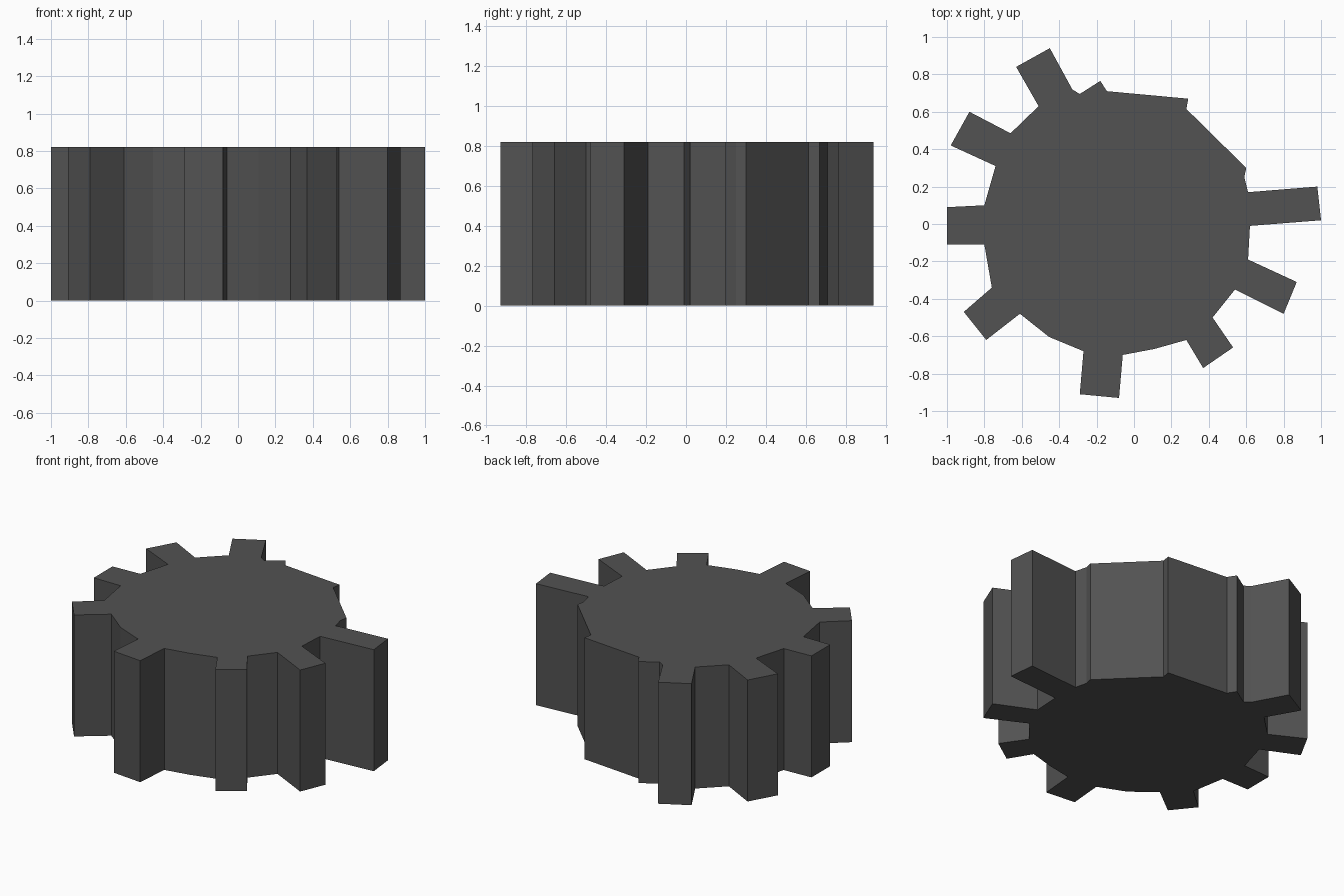
import bpy, bmesh, math

if "Cube" in bpy.data.objects:
    bpy.data.objects.remove(bpy.data.objects["Cube"])

HEIGHT = 0.82
CX, CY, R = -0.10, 0.0, 0.70   # hub circle

# teeth, counter-clockwise: root, tip, tip, root
teeth = [
    [(-0.33, 0.72), (-0.45, 0.94), (-0.63, 0.84), (-0.51, 0.63)],
    [(-0.66, 0.485), (-0.88, 0.60), (-0.98, 0.42), (-0.74, 0.31)],
    [(-0.80, 0.10), (-1.0, 0.09), (-1.0, -0.11), (-0.80, -0.11)],
    [(-0.76, -0.34), (-0.91, -0.47), (-0.79, -0.62), (-0.61, -0.48)],
    [(-0.27, -0.68), (-0.29, -0.91), (-0.08, -0.93), (-0.06, -0.70)],
    [(0.28, -0.62), (0.37, -0.77), (0.53, -0.66), (0.42, -0.50)],
    [(0.54, -0.35), (0.80, -0.48), (0.87, -0.31), (0.61, -0.19)],
    [(0.62, -0.01), (1.0, 0.02), (0.98, 0.20), (0.61, 0.17)],
]
# worn stretch of rim where teeth are missing
worn_rim = [(0.59, 0.25), (0.60, 0.30), (0.28, 0.615), (0.29, 0.67),
            (-0.145, 0.71), (-0.18, 0.765), (-0.29, 0.695)]


def arc_between(p, q, step=math.radians(14)):
    """Hub rim points strictly between two tooth roots."""
    a = math.atan2(p[1] - CY, p[0] - CX)
    b = math.atan2(q[1] - CY, q[0] - CX)
    span = (b - a) % (2 * math.pi)
    n = max(1, round(span / step))
    return [(CX + R * math.cos(a + span * i / n), CY + R * math.sin(a + span * i / n))
            for i in range(1, n)]


# full gear outline
outline = []
for i, tooth in enumerate(teeth):
    outline += tooth
    if i < len(teeth) - 1:
        outline += arc_between(tooth[3], teeth[i + 1][0])
outline += worn_rim

# gear body extruded from the outline
bm = bmesh.new()
base = bm.faces.new([bm.verts.new((x, y, 0)) for x, y in outline])
top = bmesh.ops.extrude_face_region(bm, geom=[base], use_keep_orig=True)["geom"]
bmesh.ops.translate(bm, vec=(0, 0, HEIGHT),
                    verts=[g for g in top if isinstance(g, bmesh.types.BMVert)])
bmesh.ops.recalc_face_normals(bm, faces=bm.faces)
bmesh.ops.triangulate(bm, faces=[f for f in bm.faces if len(f.verts) > 4])
mesh = bpy.data.meshes.new("worn_gear")
bm.to_mesh(mesh)
bm.free()
gear = bpy.data.objects.new("worn_gear", mesh)
bpy.context.collection.objects.link(gear)

# dark iron
iron = bpy.data.materials.new("dark_iron")
iron.diffuse_color = (0.085, 0.085, 0.085, 1)
iron.use_nodes = True
iron.node_tree.nodes["Principled BSDF"].inputs["Base Color"].default_value = iron.diffuse_color
mesh.materials.append(iron)
